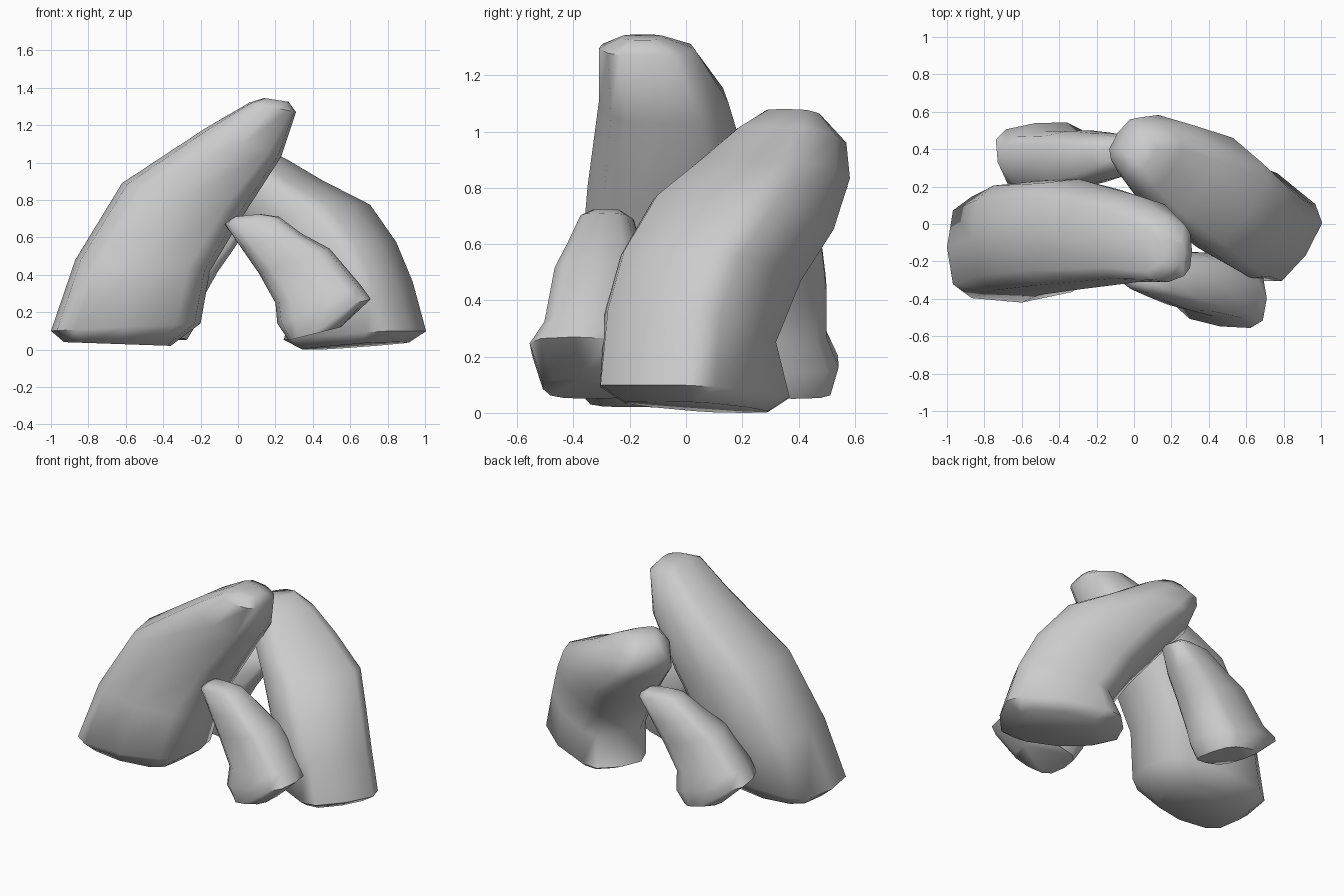
import bpy, bmesh
from math import cos, sin, pi, radians
from mathutils import Matrix, Vector

if "Cube" in bpy.data.objects:
    bpy.data.objects.remove(bpy.data.objects["Cube"])

SIDES = 12


def spow(v, e):
    return (abs(v) ** e) * (1 if v >= 0 else -1)


def boulder(name, rings, power, yaw=0.0, offset=(0, 0, 0), skew=0.0, narrow_l=0.0, narrow_r=0.0):
    """Loft rounded-box rings: (left x, left z, right x, right z, y min, y max)."""
    bm = bmesh.new()
    loops = []
    for xl, zl, xr, zr, y0, y1 in rings:
        loop = []
        for i in range(SIDES):
            a = 2 * pi * i / SIDES
            c, s = spow(cos(a), power), spow(sin(a), power)
            t = (c + 1) / 2
            half = (y1 - y0) / 2 * (1 - narrow_l * max(-c, 0) - narrow_r * max(c, 0))
            y = (y0 + y1) / 2 + s * half + skew * (1 - t) * (xr - xl)
            loop.append(bm.verts.new((xl + (xr - xl) * t, y, zl + (zr - zl) * t)))
        loops.append(loop)
    for a, b in zip(loops, loops[1:]):
        for i in range(SIDES):
            j = (i + 1) % SIDES
            bm.faces.new((a[i], a[j], b[j], b[i]))
    bm.faces.new(loops[0][::-1])
    bm.faces.new(loops[-1])
    bmesh.ops.recalc_face_normals(bm, faces=bm.faces)
    bm.transform(Matrix.Translation(Vector(offset)) @ Matrix.Rotation(radians(yaw), 4, 'Z'))
    me = bpy.data.meshes.new(name)
    bm.to_mesh(me)
    bm.free()
    ob = bpy.data.objects.new(name, me)
    bpy.context.collection.objects.link(ob)
    bpy.ops.object.select_all(action='DESELECT')
    ob.select_set(True)
    bpy.context.view_layer.objects.active = ob
    bpy.ops.object.shade_smooth_by_angle(angle=radians(60))
    return ob


# Tall slab leaning to the right
boulder("tall_leaning_rock", [
    (-0.93, 0.04, -0.36, 0.02, -0.34, 0.10),
    (-1.00, 0.10, -0.20, 0.14, -0.42, 0.17),
    (-0.87, 0.48, -0.15, 0.42, -0.38, 0.23),
    (-0.62, 0.89, 0.03, 0.72, -0.35, 0.24),
    (-0.18, 1.18, 0.23, 1.03, -0.31, 0.15),
    (0.06, 1.32, 0.31, 1.27, -0.31, 0.03),
    (0.14, 1.345, 0.27, 1.325, -0.23, -0.08),
], power=0.58, narrow_r=0.18)

# Broad rock behind, leaning back and to the left
boulder("broad_back_rock", [
    (0.20, 0.00, 0.76, 0.04, 0.19, 0.60),
    (0.10, 0.05, 0.85, 0.10, 0.12, 0.66),
    (0.18, 0.23, 0.77, 0.37, 0.10, 0.64),
    (0.03, 0.45, 0.66, 0.58, 0.09, 0.65),
    (-0.13, 0.63, 0.47, 0.78, 0.10, 0.68),
    (-0.30, 0.82, 0.19, 0.91, 0.12, 0.61),
    (-0.35, 0.95, 0.00, 1.02, 0.17, 0.53),
    (-0.27, 1.05, -0.12, 1.08, 0.24, 0.44),
], power=0.52, yaw=-34.8, narrow_l=0.25)

# Matching pair of small leaning rocks, one in front and one behind
small = [
    (0.27, 0.05, 0.55, 0.12, -0.53, -0.22),
    (0.21, 0.14, 0.71, 0.27, -0.585, -0.21),
    (0.20, 0.25, 0.66, 0.34, -0.53, -0.19),
    (0.11, 0.41, 0.49, 0.54, -0.49, -0.18),
    (0.02, 0.54, 0.34, 0.62, -0.44, -0.18),
    (-0.07, 0.67, 0.22, 0.71, -0.39, -0.21),
    (-0.02, 0.71, 0.12, 0.725, -0.34, -0.24),
]
boulder("small_front_rock", small, 0.62, skew=0.15)
boulder("small_back_rock", small, 0.62, yaw=195, offset=(0.06, 0.13, 0), skew=0.15)
